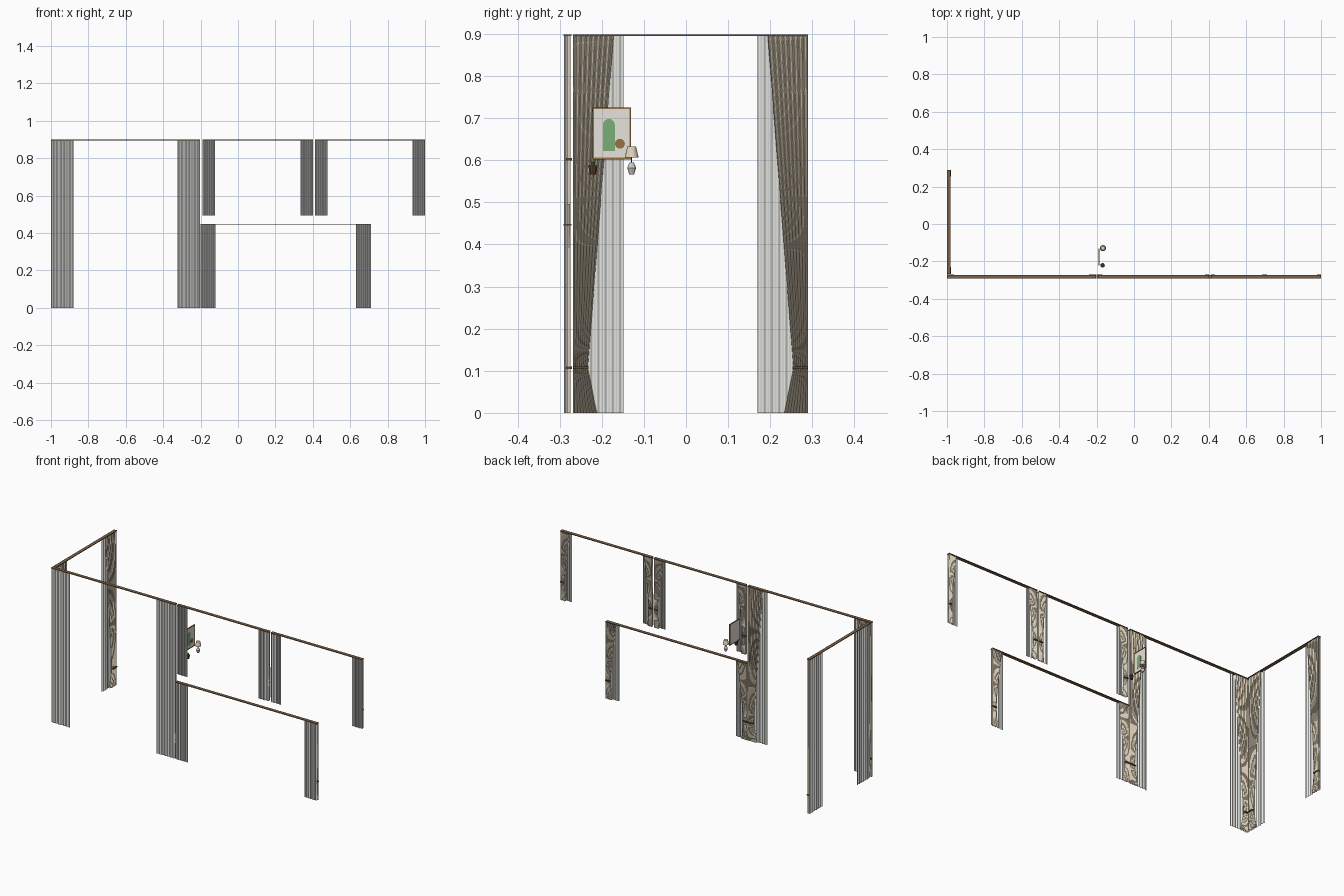
import bpy, bmesh, math
from mathutils import Vector, Matrix

if "Cube" in bpy.data.objects:
    bpy.data.objects.remove(bpy.data.objects["Cube"])


def srgb(r, g, b):
    return tuple((c / 255) ** 2.2 for c in (r, g, b)) + (1.0,)


def material(name, *rgb):
    m = bpy.data.materials.new(name)
    m.diffuse_color = srgb(*rgb)
    m.use_nodes = True
    m.node_tree.nodes["Principled BSDF"].inputs["Base Color"].default_value = m.diffuse_color
    return m


SHEER = material("sheer white", 232, 232, 228)
DRAPE = material("drape beige", 216, 202, 178)
RAIL = material("rail brown", 122, 98, 74)
TIE = material("tie brown", 96, 72, 46)
PAPER = material("paper cream", 240, 236, 228)
GREEN = material("leaf green", 122, 172, 118)
OCHRE = material("ochre", 150, 112, 72)
DARK = material("pot brown", 92, 70, 52)
SHADE = material("lampshade", 228, 212, 190)
CERAMIC = material("ceramic grey", 200, 200, 198)


def finish(name, bm, mat, smooth=False):
    me = bpy.data.meshes.new(name)
    bm.to_mesh(me)
    bm.free()
    me.materials.append(mat)
    ob = bpy.data.objects.new(name, me)
    bpy.context.collection.objects.link(ob)
    if smooth:
        for p in me.polygons:
            p.use_smooth = True
    return ob


def box(name, a, b, mat):
    a, b = Vector(a), Vector(b)
    bm = bmesh.new()
    bmesh.ops.create_cube(bm, size=1)
    for v in bm.verts:
        v.co = Vector([(a[i] + b[i]) / 2 + v.co[i] * abs(b[i] - a[i]) for i in range(3)])
    return finish(name, bm, mat)


def lathe(name, center, profile, mat, sides):
    """Closed turned solid from (radius, z) points."""
    bm = bmesh.new()
    rings = [[bm.verts.new((center[0] + r * math.cos(math.tau * i / sides),
                            center[1] + r * math.sin(math.tau * i / sides), z))
              for i in range(sides)] for r, z in profile]
    for lo, hi in zip(rings, rings[1:]):
        for i in range(sides):
            j = (i + 1) % sides
            bm.faces.new((lo[i], lo[j], hi[j], hi[i]))
    bm.faces.new(rings[0][::-1])
    bm.faces.new(rings[-1])
    return finish(name, bm, mat)


# Wall frames: s runs along the wall, d goes into the room
def front_wall(s, d, z):
    return (s, -0.291 + d, z)


def left_wall(s, d, z):
    return (-1 + d, s, z)


def cloth(name, wall, s0, sign, width, z_levels, depth, amp, pleats, mat):
    """Pleated sheet; width is a function of z, anchored at s0."""
    n = pleats * 8
    bm = bmesh.new()
    rows = []
    for z in z_levels:
        w = width(z)
        rows.append([bm.verts.new(wall(s0 + sign * w * i / n,
                                       depth + amp * math.sin(math.tau * pleats * i / n), z))
                     for i in range(n + 1)])
    for lo, hi in zip(rows, rows[1:]):
        for i in range(n):
            bm.faces.new((lo[i], lo[i + 1], hi[i + 1], hi[i]))
    return finish(name, bm, mat, True)


def curtain(name, wall, s0, sign, w, z0, z1):
    """Straight sheer plus a drape gathered by a tie."""
    tie_z = z0 + 0.107

    def drape_width(z):
        if z > tie_z:
            return w * (0.29 + 0.51 * (z - tie_z) / (z1 - tie_z))
        return w * (0.29 + 0.18 * (tie_z - z) / (tie_z - z0))

    cloth(name + "_sheer", wall, s0, sign, lambda z: w, [z0, z1],
          0.004, 0.003, 7, SHEER)
    levels = [z0, (z0 + tie_z) / 2] + [tie_z + (z1 - tie_z) * k / 6 for k in range(7)]
    cloth(name + "_drape", wall, s0, sign, drape_width, levels,
          0.0128, 0.0045, 8, DRAPE)
    box(name + "_tie", wall(s0, 0.0075, tie_z - 0.003),
        wall(s0 + sign * (w * 0.29 + 0.002), 0.0205, tie_z + 0.003), TIE)


# Windows: name, wall, start, end, curtain width, bottom, top
windows = [
    ("side_window", left_wall, -0.268, 0.29, 0.12, 0.0, 0.898),
    ("tall_window", front_wall, -1.0, -0.203, 0.12, 0.0, 0.898),
    ("upper_window_a", front_wall, -0.19, 0.40, 0.066, 0.495, 0.898),
    ("upper_window_b", front_wall, 0.412, 1.0, 0.066, 0.495, 0.898),
    ("lower_window", front_wall, -0.20, 0.71, 0.08, 0.0, 0.448),
]
for name, wall, a, b, w, z0, z1 in windows:
    box(name + "_rail", wall(a, 0, z1 - 0.003), wall(b, 0.019, z1 + 0.001), RAIL)
    curtain(name + "_start", wall, a, 1, w, z0, z1 - 0.003)
    curtain(name + "_end", wall, b, -1, w, z0, z1 - 0.003)

# Framed picture facing +x
PX, Y0, Y1, Z0, Z1, T = -0.190, -0.222, -0.130, 0.602, 0.725, 0.004
box("picture_panel", (PX, Y0 + T, Z0 + T), (PX + 0.003, Y1 - T, Z1 - T), PAPER)
for nm, ya, yb, za, zb in (("left", Y0, Y0 + T, Z0, Z1), ("right", Y1 - T, Y1, Z0, Z1),
                           ("bottom", Y0 + T, Y1 - T, Z0, Z0 + T),
                           ("top", Y0 + T, Y1 - T, Z1 - T, Z1)):
    box("picture_frame_" + nm, (PX - 0.001, ya, za), (PX + 0.005, yb, zb), OCHRE)


def plate(name, points, mat):
    """Thin flat shape on the picture, from (y, z) points."""
    bm = bmesh.new()
    f = bm.faces.new([bm.verts.new((PX + 0.003, y, z)) for y, z in points])
    ext = bmesh.ops.extrude_face_region(bm, geom=[f])
    for v in ext["geom"]:
        if isinstance(v, bmesh.types.BMVert):
            v.co.x += 0.001
    bmesh.ops.recalc_face_normals(bm, faces=bm.faces)
    return finish(name, bm, mat)


arch = [(-0.197, 0.622), (-0.169, 0.622)]
arch += [(-0.183 + 0.014 * math.cos(math.pi * k / 12),
          0.684 + 0.014 * math.sin(math.pi * k / 12)) for k in range(13)]
plate("picture_arch", arch, GREEN)
plate("picture_disc", [(-0.157 + 0.012 * math.cos(math.tau * k / 10),
                        0.639 + 0.012 * math.sin(math.tau * k / 10)) for k in range(10)], OCHRE)

# Table lamp
LAMP = (-0.166, -0.129)
lathe("lamp_base", LAMP, [(0.006, 0.566), (0.011, 0.582), (0.008, 0.589), (0.005, 0.595)],
      CERAMIC, 10)
lathe("lamp_stem", LAMP, [(0.0015, 0.594), (0.0015, 0.612)], TIE, 6)
lathe("lamp_shade", LAMP, [(0.0165, 0.606), (0.0105, 0.632)], SHADE, 16)

# Potted plant
PLANT = (-0.168, -0.221)
lathe("plant_pot", PLANT, [(0.008, 0.566), (0.011, 0.584), (0.012, 0.584), (0.012, 0.587)],
      DARK, 10)
bm = bmesh.new()
for k in range(7):
    a = math.tau * k / 7
    mat = (Matrix.Translation((PLANT[0], PLANT[1], 0.586)) @ Matrix.Rotation(a, 4, 'Z')
           @ Matrix.Rotation(0.5, 4, 'Y') @ Matrix.Translation((0, 0, 0.007)))
    bmesh.ops.create_cone(bm, cap_ends=True, segments=4, radius1=0.003, radius2=0.0003,
                          depth=0.015, matrix=mat)
finish("plant_leaves", bm, GREEN)
